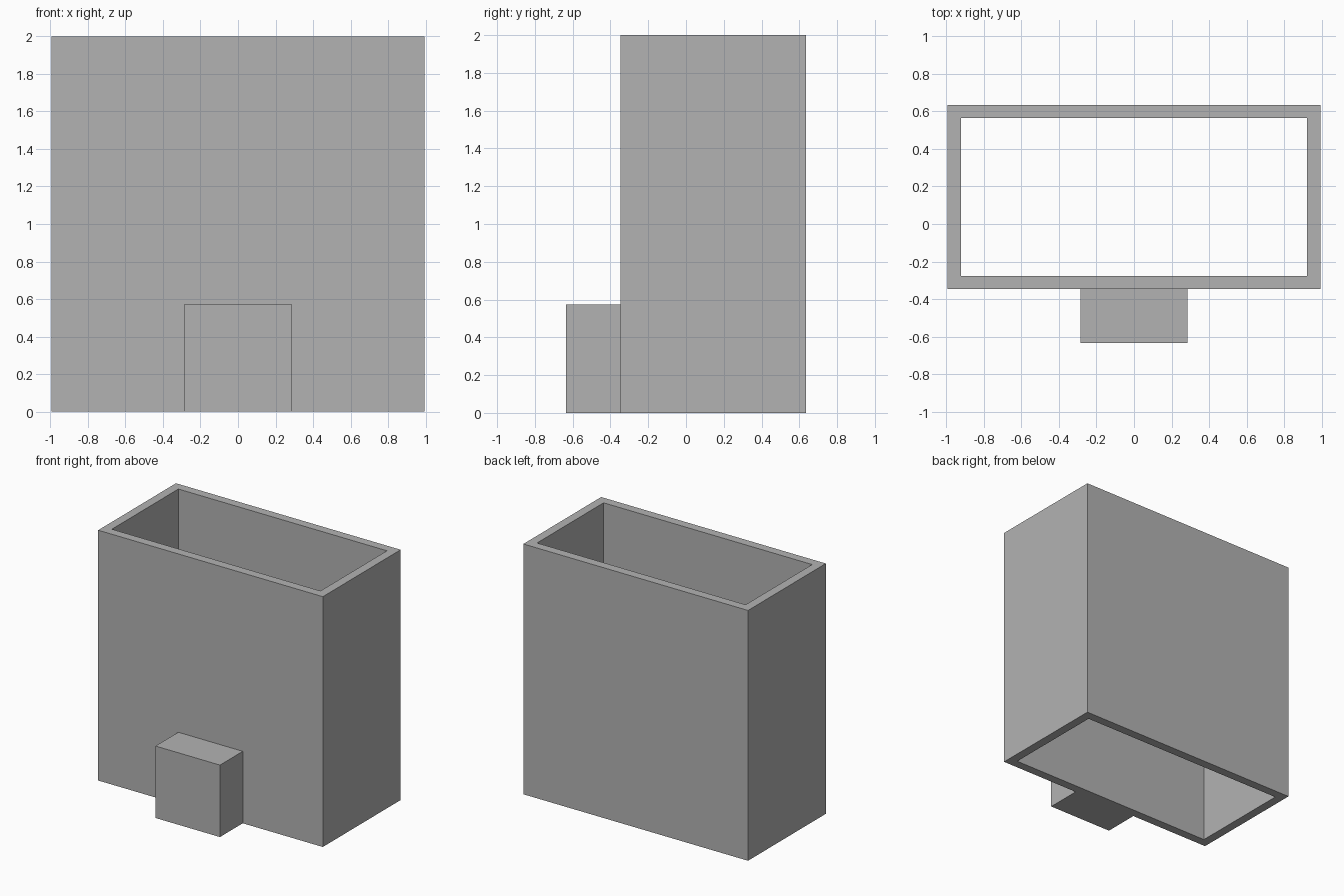
import bpy, bmesh

# Remove the default object
if "Cube" in bpy.data.objects:
    bpy.data.objects.remove(bpy.data.objects["Cube"], do_unlink=True)

# One plain grey
grey = bpy.data.materials.new("plain_grey")
grey.use_nodes = True
COLOUR = (0.45, 0.45, 0.45, 1)
grey.diffuse_color = COLOUR
grey.node_tree.nodes["Principled BSDF"].inputs["Base Color"].default_value = COLOUR

HALF_WIDTH = 0.993
BACK, FRONT, STEP_FRONT = 0.635, -0.347, -0.635
HEIGHT, WALL = 2.0, 0.071


def rectangle(x, y0, y1):
    return [(-x, y0), (x, y0), (x, y1), (-x, y1)]


def finish(name, bm):
    bmesh.ops.recalc_face_normals(bm, faces=bm.faces)
    mesh = bpy.data.meshes.new(name)
    bm.to_mesh(mesh)
    bm.free()
    mesh.materials.append(grey)
    obj = bpy.data.objects.new(name, mesh)
    bpy.context.scene.collection.objects.link(obj)
    return obj


# Rectangular shell, open at the top and the bottom
bm = bmesh.new()
outlines = (rectangle(HALF_WIDTH, FRONT, BACK),
            rectangle(HALF_WIDTH - WALL, FRONT + WALL, BACK - WALL))
outer, inner = ([[bm.verts.new((x, y, z)) for x, y in outline] for z in (0, HEIGHT)]
                for outline in outlines)
rings = [outer[0], outer[1], inner[1], inner[0]]
for a, b in zip(rings, rings[1:] + rings[:1]):
    for i in range(4):
        j = (i + 1) % 4
        bm.faces.new((a[i], a[j], b[j], b[i]))
finish("open_shell", bm)

# Solid block against the front wall
bm = bmesh.new()
base = bm.faces.new([bm.verts.new((x, y, 0)) for x, y in rectangle(0.285, STEP_FRONT, FRONT)])
top = bmesh.ops.extrude_face_region(bm, geom=[base], use_keep_orig=True)
bmesh.ops.translate(bm, vec=(0, 0, 0.575),
                    verts=[v for v in top["geom"] if isinstance(v, bmesh.types.BMVert)])
finish("front_block", bm)
